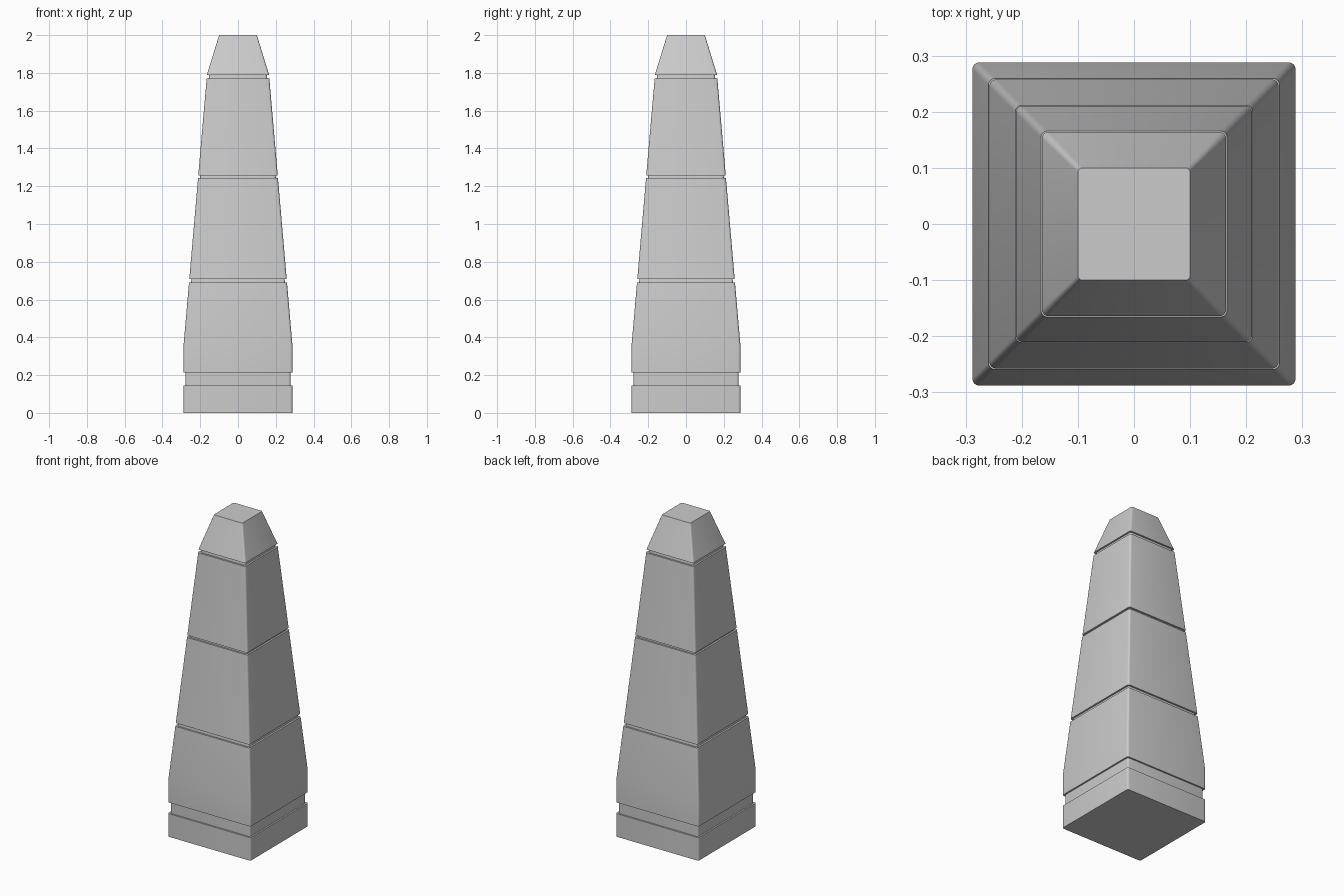
import bpy, bmesh
from math import cos, sin, pi, radians

if "Cube" in bpy.data.objects:
    bpy.data.objects.remove(bpy.data.objects["Cube"])

SEGMENTS = 4  # steps per rounded corner


def ring(bm, half, z, radius):
    """Rounded square loop at height z."""
    verts = []
    for corner in range(4):
        mid = pi / 4 + corner * pi / 2
        sx = 1 if cos(mid) > 0 else -1
        sy = 1 if sin(mid) > 0 else -1
        for i in range(SEGMENTS + 1):
            a = corner * pi / 2 + i * pi / 2 / SEGMENTS
            verts.append(bm.verts.new((sx * (half - radius) + radius * cos(a),
                                       sy * (half - radius) + radius * sin(a), z)))
    return verts


def loft(name, profile):
    """Skin rounded squares given as (half width, z, corner radius)."""
    bm = bmesh.new()
    rings = [ring(bm, *p) for p in profile]
    for lo, hi in zip(rings, rings[1:]):
        n = len(lo)
        for i in range(n):
            j = (i + 1) % n
            bm.faces.new((lo[i], lo[j], hi[j], hi[i]))
    bm.faces.new(rings[0][::-1])
    bm.faces.new(rings[-1])
    mesh = bpy.data.meshes.new(name)
    bm.to_mesh(mesh)
    bm.free()
    obj = bpy.data.objects.new(name, mesh)
    bpy.context.collection.objects.link(obj)
    bpy.context.view_layer.objects.active = obj
    obj.select_set(True)
    bpy.ops.object.shade_smooth_by_angle(angle=radians(25))
    obj.select_set(False)


def shaft_half(z):
    """Straight taper of the shaft above the base."""
    return 0.288 - max(0, z - 0.36) * 0.0865


R = 0.012
# plinth, recessed base band and vertical foot of the shaft
profile = [(0.288, 0, R), (0.288, 0.145, R), (0.278, 0.145, R),
           (0.278, 0.215, R), (0.288, 0.215, R), (0.288, 0.36, R)]

# tapered blocks separated by narrow grooves
for z0, z1 in ((0.69, 0.71), (1.243, 1.256), (1.77, 1.79)):
    h0, h1 = shaft_half(z0), shaft_half(z1)
    profile += [(h0, z0, R), (h0 - 0.011, z0, R), (h1 - 0.011, z1, R), (h1, z1, R)]

# steep flat-topped cap
profile.append((0.1, 2.0, 0.008))
loft("obelisk", profile)
